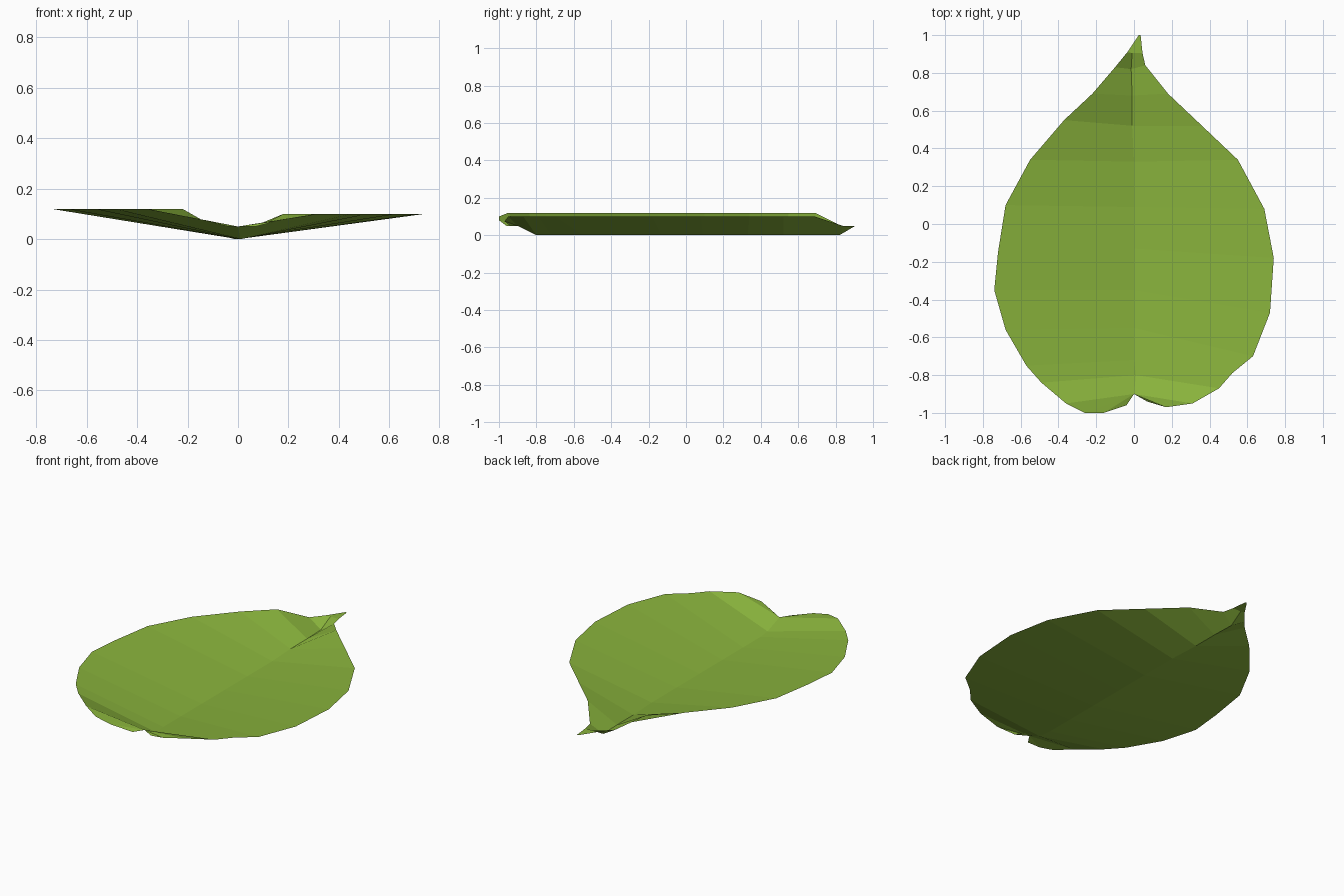
import bpy
import bmesh

cube = bpy.data.objects.get("Cube")
if cube:
    bpy.data.objects.remove(cube, do_unlink=True)

LEFT_RIM, RIGHT_RIM, END = 0.12, 0.10, 0.05   # heights of the two margins and both ends

# Cross rows from stalk to tip: left margin, midrib and right margin points in plan
blade_rows = [
    ((-.49, -.84), (.01, -.80), (.45, -.87)),
    ((-.57, -.75), (0, -.72), (.52, -.79)),
    ((-.68, -.56), (0, -.55), (.63, -.70)),
    ((-.74, -.35), (0, -.35), (.72, -.47)),
    ((-.72, -.15), (0, -.13), (.74, -.18)),
    ((-.68, .10), (0, .09), (.69, .08)),
    ((-.55, .34), (0, .33), (.55, .34)),
    ((-.37, .55), (-.01, .52), (.36, .52)),
    ((-.22, .69), (-.01, .68), (.18, .69)),
]
# Outline of the curled lobes, each running from the rim to the stalk notch
left_lobe = [(-.26, -1, .10), (-.16, -1, .08), (-.04, -.96, END)]
right_lobe = [(.17, -.97, .075), (.07, -.94, END), (.04, -.89, END)]


def material(name, color):
    mat = bpy.data.materials.new(name)
    mat.use_nodes = True
    mat.diffuse_color = color
    mat.node_tree.nodes["Principled BSDF"].inputs["Base Color"].default_value = color
    return mat


def add_row(bm, points):
    return [bm.verts.new(p) for p in points]


def bridge(bm, near, far):
    """Join two cross rows with one quad on each side of the midrib."""
    for i in range(len(near) - 1):
        bm.faces.new((near[i], near[i + 1], far[i + 1], far[i]))


def fan(bm, centre, rim):
    """Join a run of rim points to one shared centre."""
    for a, b in zip(rim, rim[1:]):
        bm.faces.new((centre, a, b))


bm = bmesh.new()

# Stalk end, folded up from the blade
base = add_row(bm, [(-.36, -.95, LEFT_RIM), (0, -.90, END), (.31, -.95, RIGHT_RIM)])
fan(bm, base[1], [base[0]] + add_row(bm, left_lobe))
fan(bm, base[1], add_row(bm, reversed(right_lobe)) + [base[2]])

# Shallow V blade
rows = [base]
for left, mid, right in blade_rows:
    rows.append(add_row(bm, [(*left, LEFT_RIM), (*mid, 0), (*right, RIGHT_RIM)]))

# Pinched neck and flat tip
rows.append(add_row(bm, [(-.10, .83, END), (-.015, .82, 0), (.06, .84, END)]))
rows.append(add_row(bm, [(-.035, .91, END), (-.01, .905, END), (.045, .905, END)]))
for near, far in zip(rows, rows[1:]):
    bridge(bm, near, far)
tip = add_row(bm, [(.025, 1, END), (.035, 1, END)])
bm.faces.new(rows[-1] + tip[::-1])

# Finish the single sheet with its upper side facing up
bm.normal_update()
for face in bm.faces:
    if face.normal.z < 0:
        face.normal_flip()
mesh = bpy.data.meshes.new("leaf_blade")
bm.to_mesh(mesh)
bm.free()
mesh.materials.append(material("leaf green", (.25, .45, .045, 1)))
leaf = bpy.data.objects.new("leaf_blade", mesh)
bpy.context.collection.objects.link(leaf)
